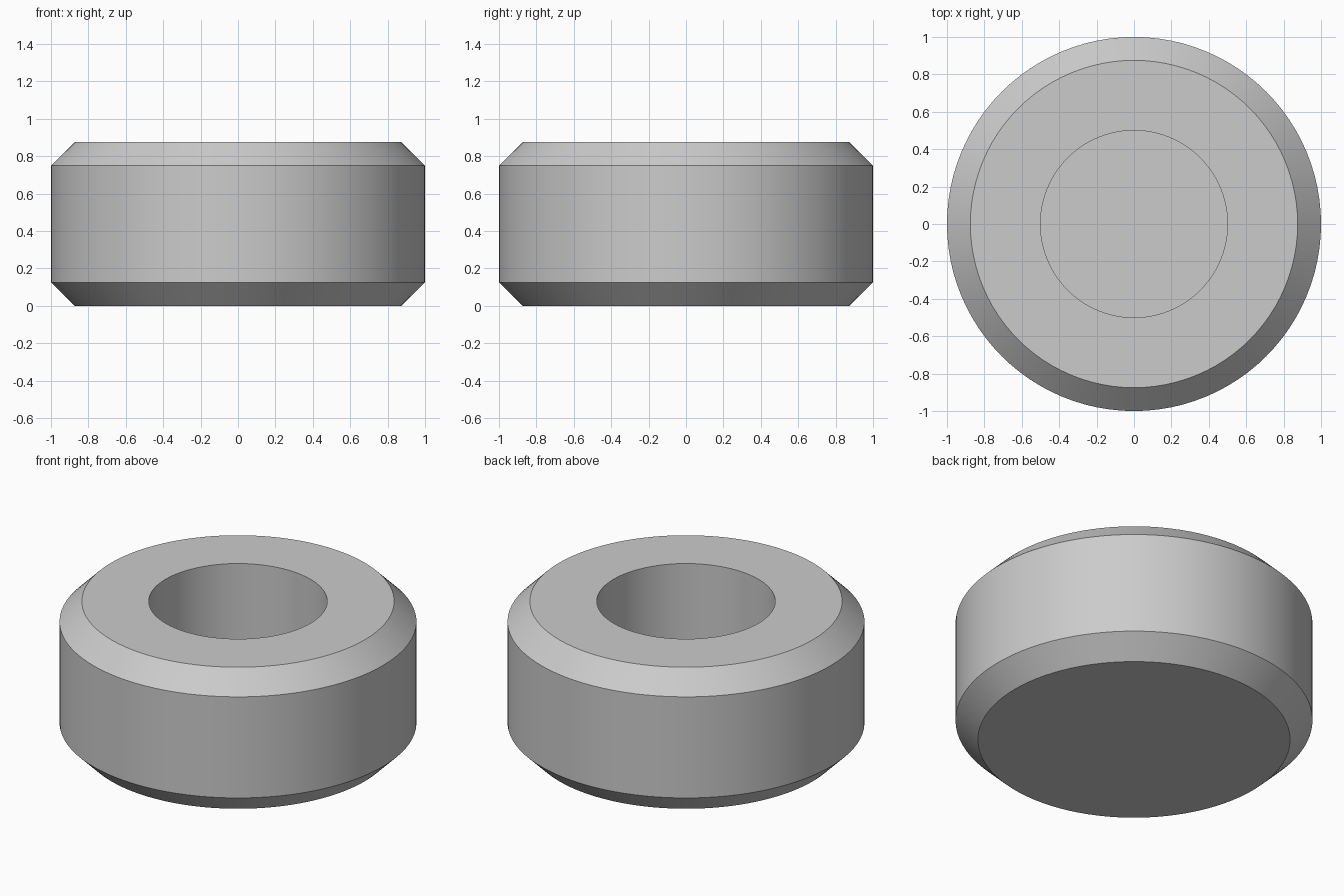
import bpy
import bmesh
import math

SEGMENTS = 96

cube = bpy.data.objects.get("Cube")
if cube:
    bpy.data.objects.remove(cube, do_unlink=True)

# Plain grey material
grey = bpy.data.materials.new("light_grey")
grey.use_nodes = True
colour = (0.6, 0.6, 0.6, 1)
grey.diffuse_color = colour
grey.node_tree.nodes["Principled BSDF"].inputs["Base Color"].default_value = colour

# Half section (radius, height): underside, chamfered rim, top, blind bore
RADIUS, HEIGHT, CHAMFER = 1.0, 0.875, 0.125
BORE, FLOOR = 0.5, 0.125
profile = [
    (RADIUS - CHAMFER, 0),
    (RADIUS, CHAMFER),
    (RADIUS, HEIGHT - CHAMFER),
    (RADIUS - CHAMFER, HEIGHT),
    (BORE, HEIGHT),
    (BORE, FLOOR),
]

# Revolve the section into rings, bridge them and cap both ends
bm = bmesh.new()
rings = []
for r, z in profile:
    angles = [math.tau * i / SEGMENTS for i in range(SEGMENTS)]
    rings.append([bm.verts.new((r * math.cos(a), r * math.sin(a), z)) for a in angles])
for low, high in zip(rings, rings[1:]):
    for i in range(SEGMENTS):
        j = (i + 1) % SEGMENTS
        bm.faces.new((low[i], low[j], high[j], high[i]))
bm.faces.new(list(reversed(rings[0])))
bm.faces.new(rings[-1])
bmesh.ops.recalc_face_normals(bm, faces=bm.faces)

mesh = bpy.data.meshes.new("chamfered_cup")
bm.to_mesh(mesh)
bm.free()
mesh.materials.append(grey)
cup = bpy.data.objects.new("chamfered_cup", mesh)
bpy.context.collection.objects.link(cup)

# Smooth round walls with crisp chamfer edges
bpy.ops.object.select_all(action="DESELECT")
cup.select_set(True)
bpy.context.view_layer.objects.active = cup
bpy.ops.object.shade_smooth_by_angle(angle=math.radians(30))
